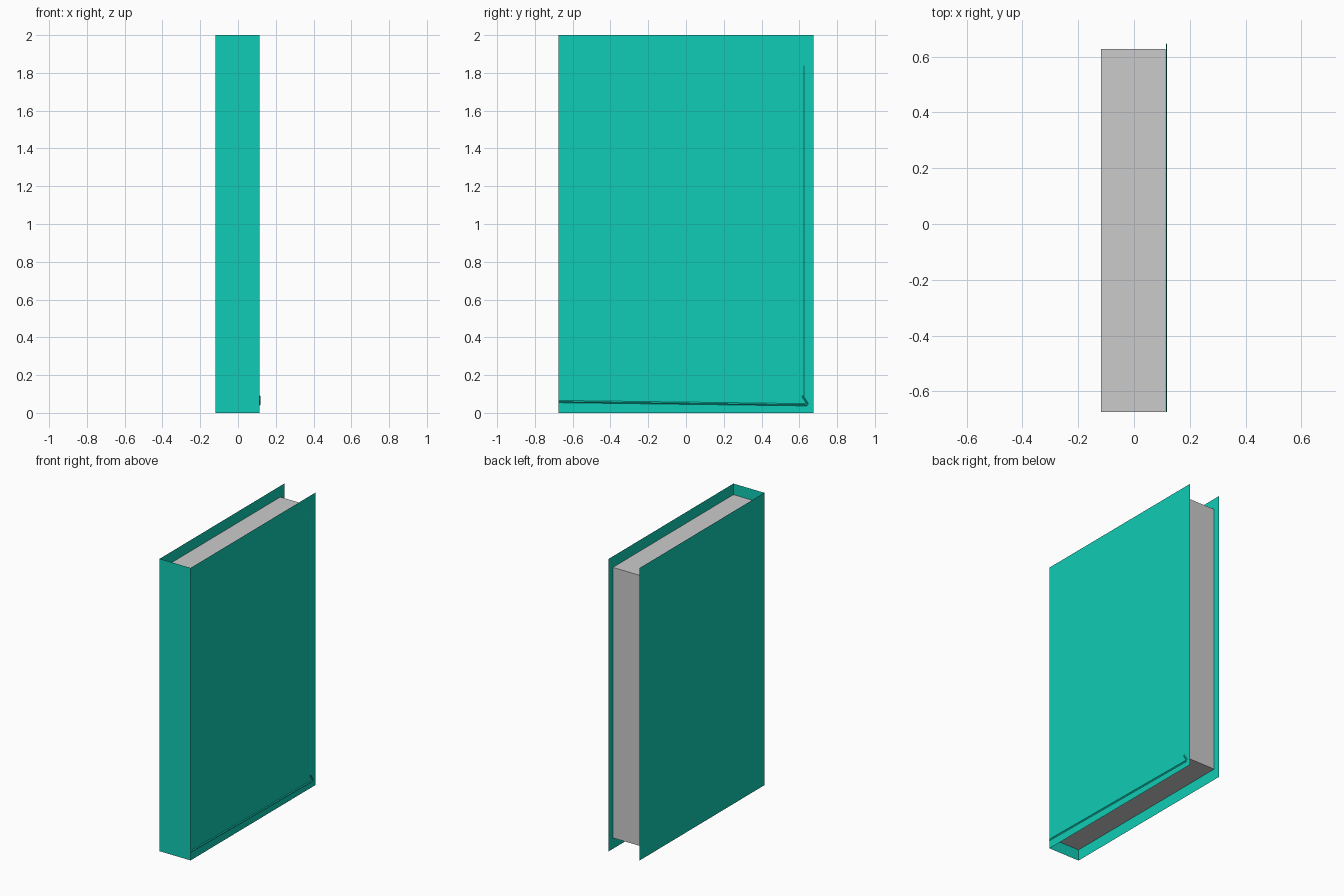
import bpy, bmesh
from mathutils import Vector

if "Cube" in bpy.data.objects:
    bpy.data.objects.remove(bpy.data.objects["Cube"])

LEFT, RIGHT, HALF, TALL = -0.12, 0.114, 0.675, 2.0

teal = bpy.data.materials.new("teal_cover")
teal.diffuse_color = (0.005, 0.6, 0.46, 1)
teal.use_nodes = True
teal.node_tree.nodes["Principled BSDF"].inputs["Base Color"].default_value = teal.diffuse_color


def add_object(name, bm, mat=None):
    me = bpy.data.meshes.new(name)
    bm.to_mesh(me)
    bm.free()
    ob = bpy.data.objects.new(name, me)
    bpy.context.collection.objects.link(ob)
    if mat:
        me.materials.append(mat)
    return ob


def ridge(name, points, half_width, height):
    """Low creased strip lying on the right cover along (y, z) points."""
    bm = bmesh.new()
    along = (Vector(points[-1]) - Vector(points[0])).normalized()
    side = Vector((-along.y, along.x)) * half_width
    rows = []
    for y, z in points:
        rows.append([bm.verts.new((RIGHT + h, y + side.x * s, z + side.y * s))
                     for s, h in ((1, 0), (0, height), (-1, 0))])
    for a, b in zip(rows, rows[1:]):
        for i in range(2):
            bm.faces.new((a[i], a[i + 1], b[i + 1], b[i]))
    return add_object(name, bm, teal)


# Cover: single U-shaped sheet wrapping the spine
bm = bmesh.new()
outline = [(LEFT, HALF), (LEFT, -HALF), (RIGHT, -HALF), (RIGHT, HALF)]
low = [bm.verts.new((x, y, 0)) for x, y in outline]
high = [bm.verts.new((x, y, TALL)) for x, y in outline]
for i in range(3):
    bm.faces.new((low[i], low[i + 1], high[i + 1], high[i]))
add_object("cover", bm, teal)

# Page block, set back from the cover's open edges
bm = bmesh.new()
bmesh.ops.create_cube(bm, size=1)
gap = 0.001
x0, x1, y0, y1, z0, z1 = LEFT + gap, RIGHT - gap, -HALF + gap, 0.628, 0.075, 1.925
for v in bm.verts:
    v.co = ((x0 + x1) / 2 + v.co.x * (x1 - x0),
            (y0 + y1) / 2 + v.co.y * (y1 - y0),
            (z0 + z1) / 2 + v.co.z * (z1 - z0))
add_object("pages", bm)

# Fine creases near the lower and outer edges of the right cover
ridge("bottom_crease", [(-HALF, 0.06), (0.64, 0.043)], 0.006, 0.005)
ridge("corner_crease", [(0.645, 0.045), (0.617, 0.09)], 0.005, 0.004)
ridge("outer_crease", [(0.625, 0.09), (0.625, 1.84)], 0.002, 0.001)
